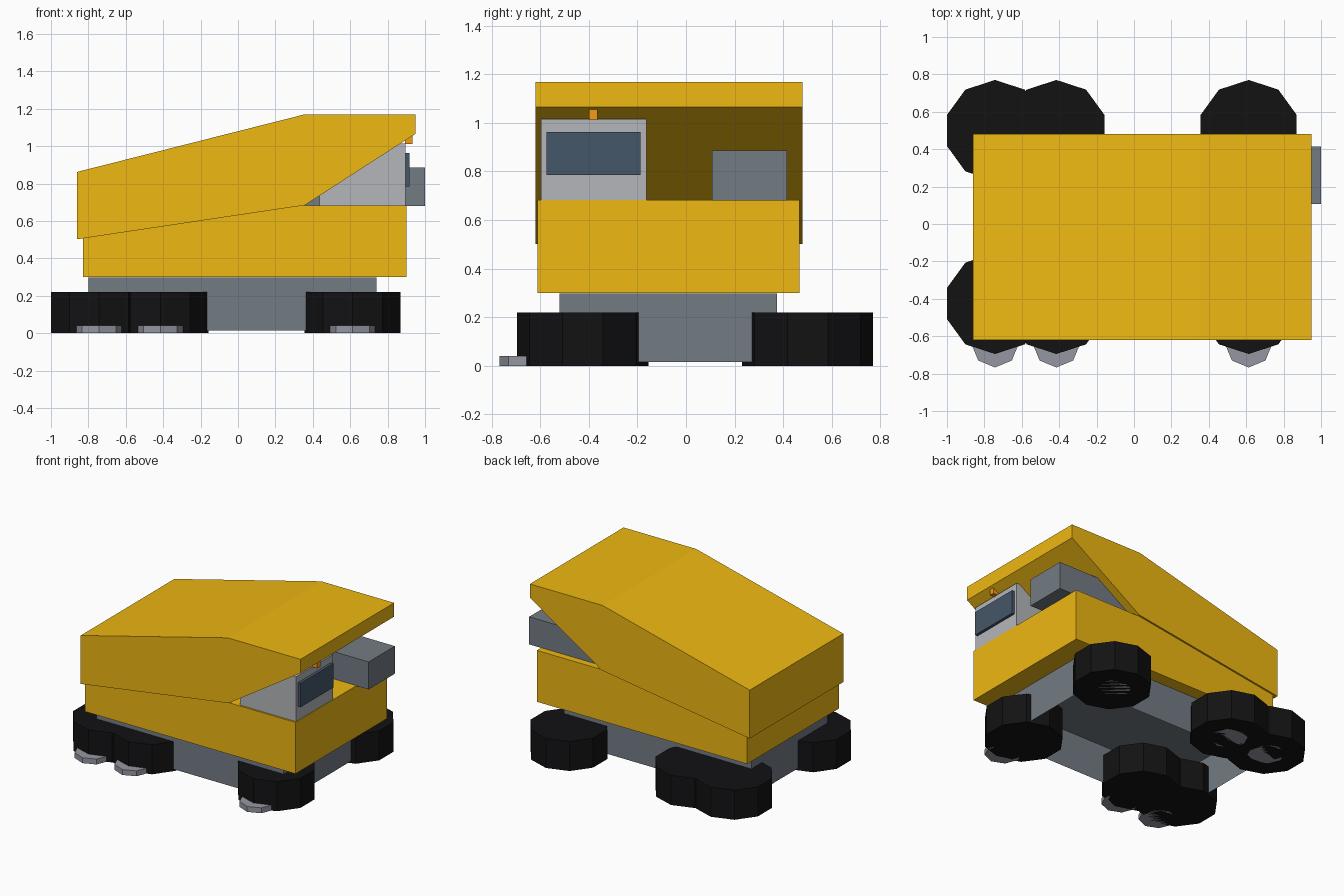
import bpy, bmesh
from mathutils import Matrix

if "Cube" in bpy.data.objects:
    bpy.data.objects.remove(bpy.data.objects["Cube"])


def material(name, rgb):
    m = bpy.data.materials.new(name)
    m.diffuse_color = (*rgb, 1)
    m.use_nodes = True
    m.node_tree.nodes["Principled BSDF"].inputs["Base Color"].default_value = m.diffuse_color
    return m


YELLOW = material("yellow_paint", (0.86, 0.48, 0.006))
RUBBER = material("rubber", (0.006, 0.006, 0.007))
STEEL = material("dark_steel", (0.17, 0.20, 0.23))
CAB = material("cab_grey", (0.46, 0.47, 0.49))
HUB = material("hub_grey", (0.30, 0.31, 0.36))
GLASS = material("glass", (0.06, 0.095, 0.14))
AMBER = material("amber", (0.90, 0.33, 0.01))


def finish(name, bm, mat):
    bmesh.ops.recalc_face_normals(bm, faces=bm.faces)
    me = bpy.data.meshes.new(name)
    bm.to_mesh(me)
    bm.free()
    me.materials.append(mat)
    ob = bpy.data.objects.new(name, me)
    bpy.context.collection.objects.link(ob)
    return ob


def prism(name, profile, y0, y1, mat, open_bottom=False):
    """Extrude an x-z profile along y."""
    bm = bmesh.new()
    face = bm.faces.new([bm.verts.new((x, y0, z)) for x, z in profile])
    new = bmesh.ops.extrude_face_region(bm, geom=[face])["geom"]
    verts = [g for g in new if isinstance(g, bmesh.types.BMVert)]
    bmesh.ops.translate(bm, verts=verts, vec=(0, y1 - y0, 0))
    bmesh.ops.recalc_face_normals(bm, faces=bm.faces)
    if open_bottom:
        bm.normal_update()
        low = [f for f in bm.faces if f.normal.z < -0.9]
        bmesh.ops.delete(bm, geom=low, context='FACES')
    return finish(name, bm, mat)


def box(name, x, y, z, mat, open_bottom=False):
    return prism(name, [(x[0], z[0]), (x[1], z[0]), (x[1], z[1]), (x[0], z[1])],
                 *y, mat, open_bottom)


def disc(name, x, y, radius, height, sides, mat):
    """Upright cylinder on the ground with a corner pointing along y."""
    bm = bmesh.new()
    bmesh.ops.create_cone(bm, cap_ends=True, segments=sides, radius1=radius,
                          radius2=radius, depth=height,
                          matrix=Matrix.Translation((x, y, height / 2)))
    return finish(name, bm, mat)


# Hollow chassis and lower body
box("chassis", (-0.80, 0.74), (-0.52, 0.375), (0.015, 0.298), STEEL, True)
box("lower_body", (-0.83, 0.90), (-0.61, 0.467), (0.30, 0.682), YELLOW)

# Dump bed with a canopy over the cab
prism("dump_bed", [(-0.86, 0.502), (0.357, 0.684), (0.948, 1.065), (0.948, 1.168),
                   (0.35, 1.168), (-0.86, 0.862)], -0.62, 0.48, YELLOW)

# Cab, windscreen, beacon and engine housing
box("cab", (0.435, 0.895), (-0.597, -0.163), (0.68, 1.015), CAB)
box("windscreen", (0.88, 0.916), (-0.573, -0.188), (0.785, 0.963), GLASS)
box("beacon", (0.893, 0.932), (-0.40, -0.364), (1.012, 1.06), AMBER)
box("engine_housing", (0.35, 1.0), (0.107, 0.415), (0.68, 0.885), STEEL)

# Wheels and hubs, three on each side
for side, wheel_y, hub_y in (("left", -0.425, -0.64), ("right", 0.50, 0.50)):
    for spot, x in (("rear", -0.743), ("middle", -0.415), ("front", 0.613)):
        disc(f"{spot}_{side}_wheel", x, wheel_y, 0.27, 0.22, 10, RUBBER)
        disc(f"{spot}_{side}_hub", x, hub_y, 0.127, 0.04, 8, HUB)
